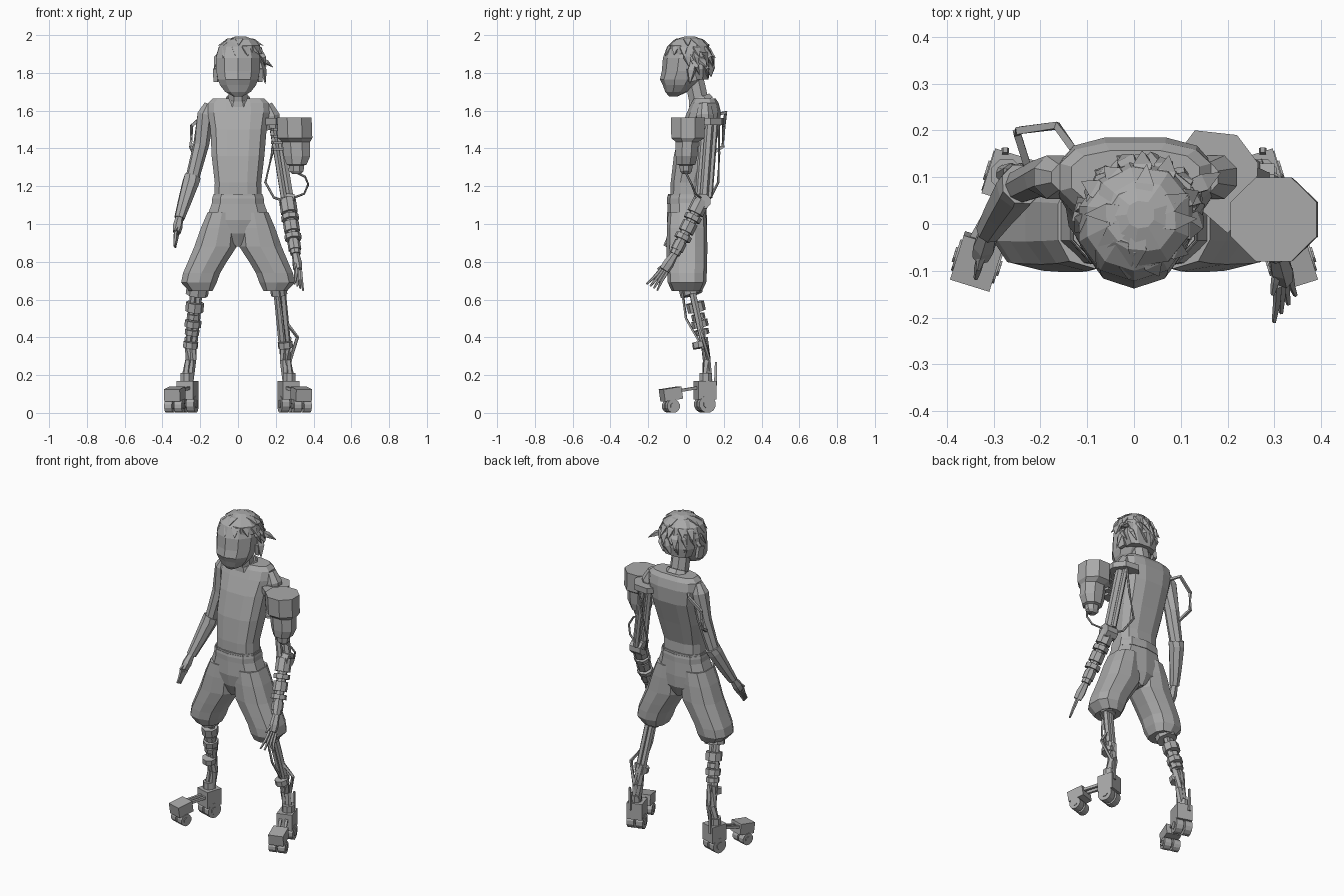
import bpy, bmesh, math, random
from mathutils import Vector, Matrix

random.seed(4)
cube = bpy.data.objects.get("Cube")
if cube:
    bpy.data.objects.remove(cube, do_unlink=True)

grey = bpy.data.materials.new("plain grey")
grey.use_nodes = True
colour = (0.4, 0.4, 0.4, 1)
grey.diffuse_color = colour
grey.node_tree.nodes["Principled BSDF"].inputs["Base Color"].default_value = colour


def finish(name, bm):
    bmesh.ops.recalc_face_normals(bm, faces=bm.faces)
    mesh = bpy.data.meshes.new(name)
    bm.to_mesh(mesh)
    bm.free()
    mesh.materials.append(grey)
    obj = bpy.data.objects.new(name, mesh)
    bpy.context.collection.objects.link(obj)
    return obj


def power(v, e):
    return math.copysign(abs(v) ** e, v)


def loft(name, points, radii, sides=6, level=False, square=1.0):
    """Skin rings along a path; level keeps every ring horizontal."""
    pts = [Vector(p) for p in points]
    if not isinstance(radii, (list, tuple)):
        radii = [radii] * len(pts)
    bm = bmesh.new()
    rings = []
    for i, (p, r) in enumerate(zip(pts, radii)):
        rx, ry = r if isinstance(r, tuple) else (r, r)
        tangent = pts[min(i + 1, len(pts) - 1)] - pts[max(i - 1, 0)]
        turn = Matrix.Identity(3) if level else tangent.to_track_quat('Z', 'Y').to_matrix()
        ring = []
        for k in range(sides):
            a = math.tau * (k + 0.5) / sides
            offset = Vector((rx * power(math.cos(a), square), ry * power(math.sin(a), square), 0))
            ring.append(bm.verts.new(p + turn @ offset))
        rings.append(ring)
    for low, high in zip(rings, rings[1:]):
        for k in range(sides):
            j = (k + 1) % sides
            bm.faces.new((low[k], low[j], high[j], high[k]))
    bm.faces.new(rings[0])
    bm.faces.new(rings[-1])
    return finish(name, bm)


def stack(name, rows, sides=10, side=1, square=0.8):
    """Horizontal rings given as (z, centre x, centre y, half width, half depth)."""
    return loft(name, [(side * cx, cy, z) for z, cx, cy, _, _ in rows],
                [(w, d) for *_, w, d in rows], sides, True, square)


def box(name, centre, size, yaw=0.0, pitch=0.0):
    bm = bmesh.new()
    bmesh.ops.create_cube(bm, size=1, matrix=Matrix.Translation(centre) @ Matrix.Rotation(yaw, 4, 'Z')
                          @ Matrix.Rotation(pitch, 4, 'X') @ Matrix.Diagonal((*size, 1)))
    return finish(name, bm)


def collars(name, a, b, bands, sides=8):
    """Short cylinders spaced along the line from a to b."""
    a, b = Vector(a), Vector(b)
    for start, end, r in bands:
        loft(name, [a.lerp(b, start), a.lerp(b, end)], r, sides)


# Torso and neck
stack("torso", [(1.13, 0, .005, .128, .09), (1.22, 0, .005, .126, .088), (1.36, 0, .035, .143, .102),
                (1.5, .003, .075, .152, .108), (1.59, .003, .095, .168, .092), (1.64, .003, .1, .165, .075),
                (1.665, .003, .1, .14, .058)], 12, square=.7)
loft("neck", [(0, .075, 1.62), (0, .045, 1.76)], [.056, .054], 8)
loft("collar", [(0, .08, 1.645), (0, .07, 1.67)], [.075, .062], 8)

# Head with a ridged face, and ears
stack("head", [(1.675, 0, -.068, .025, .022), (1.7, 0, -.05, .072, .06), (1.735, 0, -.035, .1, .088),
               (1.765, 0, -.025, .112, .113), (1.81, 0, -.01, .121, .118), (1.88, 0, 0, .123, .122),
               (1.94, 0, .005, .105, .105), (1.98, 0, .015, .055, .06)], 10, square=1)
for s in (-1, 1):
    box("ear", (s * .116, .03, 1.79), (.022, .04, .07), s * .25, .2)

# Hair cap, back hair and locks
stack("hair_cap", [(1.9, .014, .02, .118, .113), (1.945, .016, .015, .106, .108),
                   (1.975, .016, .015, .075, .078), (1.992, .014, .02, .03, .03)], 9, square=.9)
stack("back_hair", [(1.765, .008, .065, .09, .055), (1.82, .012, .062, .115, .066),
                    (1.91, .012, .052, .115, .074)], 9)


def lock(root, tip, out, width):
    middle = root.lerp(tip, .45) + out * .009
    loft("hair_lock", [root, middle, tip], [(width * .7, .013), (width, .014), .001], 4)


for lift, count, length, start, sweep in ((66, 6, .08, 0, 360), (42, 11, .085, 0, 360),
                                          (22, 9, .085, -20, 205), (-2, 6, .08, -5, 185)):
    for k in range(count):
        a = math.radians(start + sweep * (k + random.uniform(.3, .7)) / count)
        e = math.radians(lift)
        out = Vector((math.cos(a) * math.cos(e), math.sin(a) * math.cos(e), math.sin(e)))
        down = Vector((math.cos(a) * math.sin(e), math.sin(a) * math.sin(e), -math.cos(e)))
        swirl = Vector((-math.sin(a), math.cos(a), 0)) * random.uniform(0, .6)
        root = Vector((.014, .015, 1.85)) + Vector((out.x * .108, out.y * .108, out.z * .13))
        tip = root + (down + out * .08 + swirl).normalized() * length * random.uniform(.8, 1.1)
        lock(root - down * .02, tip, out, .028)
for root, tip in (((.11, .04, 1.87), (.145, .02, 1.74)), ((.1, .07, 1.88), (.185, .11, 1.83))):
    lock(Vector(root), Vector(tip), Vector((1, 0, 0)), .026)

# Shorts with waistband and two wide legs
stack("shorts_hips", [(1.16, 0, .005, .134, .1), (1.12, 0, .005, .14, .102), (1.02, 0, .005, .178, .106),
                      (.95, 0, .01, .13, .1), (.88, 0, .01, .012, .07)])
stack("waistband", [(1.105, 0, .005, .144, .106), (1.135, 0, .005, .142, .106), (1.15, 0, .005, .138, .103)])
for s in (-1, 1):
    stack("shorts_leg", [(1.06, .085, .005, .08, .1), (.98, .1, .005, .1, .106), (.88, .119, .005, .117, .108),
                         (.8, .162, .005, .107, .107), (.74, .193, .005, .102, .105),
                         (.69, .207, .005, .098, .102), (.645, .197, .005, .065, .08)], 10, s)


def hand(name, wrist, knuckle, tip, spread, across):
    wrist, knuckle, tip, across = map(Vector, (wrist, knuckle, tip, across))
    loft(name + "_palm", [wrist, wrist.lerp(knuckle, .6), knuckle], [.02, (.026, .03), (.02, .028)], 6)
    for k in range(4):
        shift = across * (k - 1.5)
        end = tip + shift * spread
        middle = (knuckle + end) / 2 + shift * .3
        loft(name + "_finger", [knuckle + shift, middle, end], [.01, .009, .005], 5)
    start = wrist.lerp(knuckle, .4)
    thumb = start + (tip - wrist) * .35 - across * 2.6
    loft(name + "_thumb", [start, start.lerp(thumb, .6), thumb], [.012, .01, .005], 5)


# Natural right arm with a cuffed forearm
loft("right_upper_arm", [(-.15, .1, 1.635), (-.168, .1, 1.58), (-.195, .1, 1.42), (-.245, .08, 1.23)],
     [.03, .05, .042, .036], 8)
loft("right_forearm", [(-.24, .085, 1.25), (-.25, .075, 1.22), (-.285, .025, 1.11), (-.31, -.015, 1.03)],
     [.046, .046, .036, .028], 8)
hand("right_hand", (-.31, -.015, 1.035), (-.325, -.065, .955), (-.335, -.105, .88), .6, (.003, .012, -.006))
loft("shoulder_frame", [(-.13, .16, 1.58), (-.165, .21, 1.59), (-.245, .2, 1.52), (-.25, .195, 1.41),
                        (-.22, .1, 1.35)], .011, 4)

# Left shoulder plate
bm = bmesh.new()
outline = [(.1, .16), (.13, .2), (.22, .19), (.265, .13), (.26, .05), (.2, -.02), (.12, .05)]
face = bm.faces.new([bm.verts.new((x, y, 1.525)) for x, y in outline])
top = bmesh.ops.extrude_face_region(bm, geom=[face])["geom"]
bmesh.ops.translate(bm, verts=[v for v in top if isinstance(v, bmesh.types.BMVert)], vec=(0, 0, .035))
finish("shoulder_plate", bm)

# Canister with nozzle and hoses
stack("canister", [(1.565, .298, .01, .099, .097), (1.455, .302, .01, .099, .095), (1.435, .308, .006, .08, .066),
                   (1.36, .312, .003, .076, .062), (1.315, .31, 0, .058, .054),
                   (1.31, .31, 0, .044, .038), (1.28, .31, 0, .04, .034), (1.265, .31, 0, .025, .022)],
      8, square=1)
loft("canister_hose", [(.315, 0, 1.27), (.355, .01, 1.25), (.372, .03, 1.21), (.35, .05, 1.16),
                       (.27, .09, 1.13)], .006, 6)
loft("back_hose", [(.2, .175, 1.53), (.18, .175, 1.37), (.145, .17, 1.22), (.19, .13, 1.14),
                   (.25, .09, 1.12)], .007, 6)
for k in range(4):
    box("canister_rib", (.215, .03, 1.5 - .035 * k), (.07, .05, .014), .3)

# Mechanical left arm
loft("left_shoulder_joint", [(.15, .1, 1.63), (.175, .1, 1.57), (.185, .1, 1.5)], [.035, .05, .038], 8)
for dx, dy, r in ((-.012, -.02, .018), (.018, .01, .023), (0, .04, .016)):
    loft("left_upper_arm_rod", [(.19 + dx, .115 + dy, 1.54), (.255 + dx, .085 + dy, 1.14)], r, 6)
elbow, wrist = (.258, .095, 1.15), (.305, -.06, .84)
collars("left_elbow", (.225, .09, 1.12), (.3, .09, 1.12), [(0, 1, .042)])
collars("left_forearm", elbow, wrist, [(0, 1, .028), (.08, .3, .045), (.34, .42, .047), (.46, .62, .042),
                                       (.67, .75, .045), (.79, .93, .034)])
hand("left_hand", wrist, (.32, -.115, .755), (.322, -.18, .665), 1.9, (.008, .01, -.006))

# Mechanical legs and wheeled feet
for s in (-1, 1):
    hip, knee = (s * .215, .02, .7), (s * .25, .1, .36)
    ankle = (s * .272, .105, .16)
    loft("leg_socket", [(s * .21, .015, .68), (s * .218, .03, .625)], .052 - s * .008, 8)
    collars("knee_collar", hip, ankle, [(.6, .66, .04)])
    for dx in (-.014, .014):
        loft("shin_rod", [(knee[0] + dx, .095, .4), (knee[0] + dx * .7, .11, .28), (ankle[0] + dx, .105, .15)],
             .021, 6)
        loft("thigh_rod", [(hip[0] + dx, .02, .7), (knee[0] + dx, .1, .34)], .019, 6)
    collars("ankle_joint", (ankle[0], .105, .21), ankle, [(0, 1, .036)])
    loft("heel_spike", [(s * .275, .155, .13), (s * .275, .158, .27)], [.011, .007], 4)
    yaw = s * .3
    heel, toe = Vector((s * .267, .1, .12)), Vector((s * .335, -.08, .1))
    box("heel_block", heel, (.092, .1, .1), yaw)
    box("toe_block", toe, (.088, .1, .065), yaw, .15)
    for dx in (-.02, .02):
        loft("foot_rod", [heel + Vector((dx, -.03, .015)), toe + Vector((dx, .03, .015))], .011, 4)
    axle = Vector((math.cos(yaw), math.sin(yaw), 0))
    for block, r in ((heel, .046), (toe, .036)):
        for k in (-1, 1):
            hub = Vector((block.x, block.y, r)) + axle * k * .027
            loft("wheel", [hub - axle * .021, hub + axle * .021], r, 12)
            loft("wheel_hub", [hub - axle * .025, hub + axle * .025], r * .5, 8)

# Stacked rings on the right leg, outer strut on the left leg
collars("right_leg_ring", (-.215, .02, .7), (-.25, .1, .36),
        [(.34, .48, .048), (.52, .6, .036), (.62, .72, .044), (.76, .84, .038)])
loft("left_leg_strut", [(.255, .07, .48), (.315, .09, .4), (.275, .12, .28), (.27, .13, .17)], .01, 4)
loft("left_knee_cable", [(.215, -.02, .65), (.235, 0, .5), (.25, .08, .36)], .007, 4)
